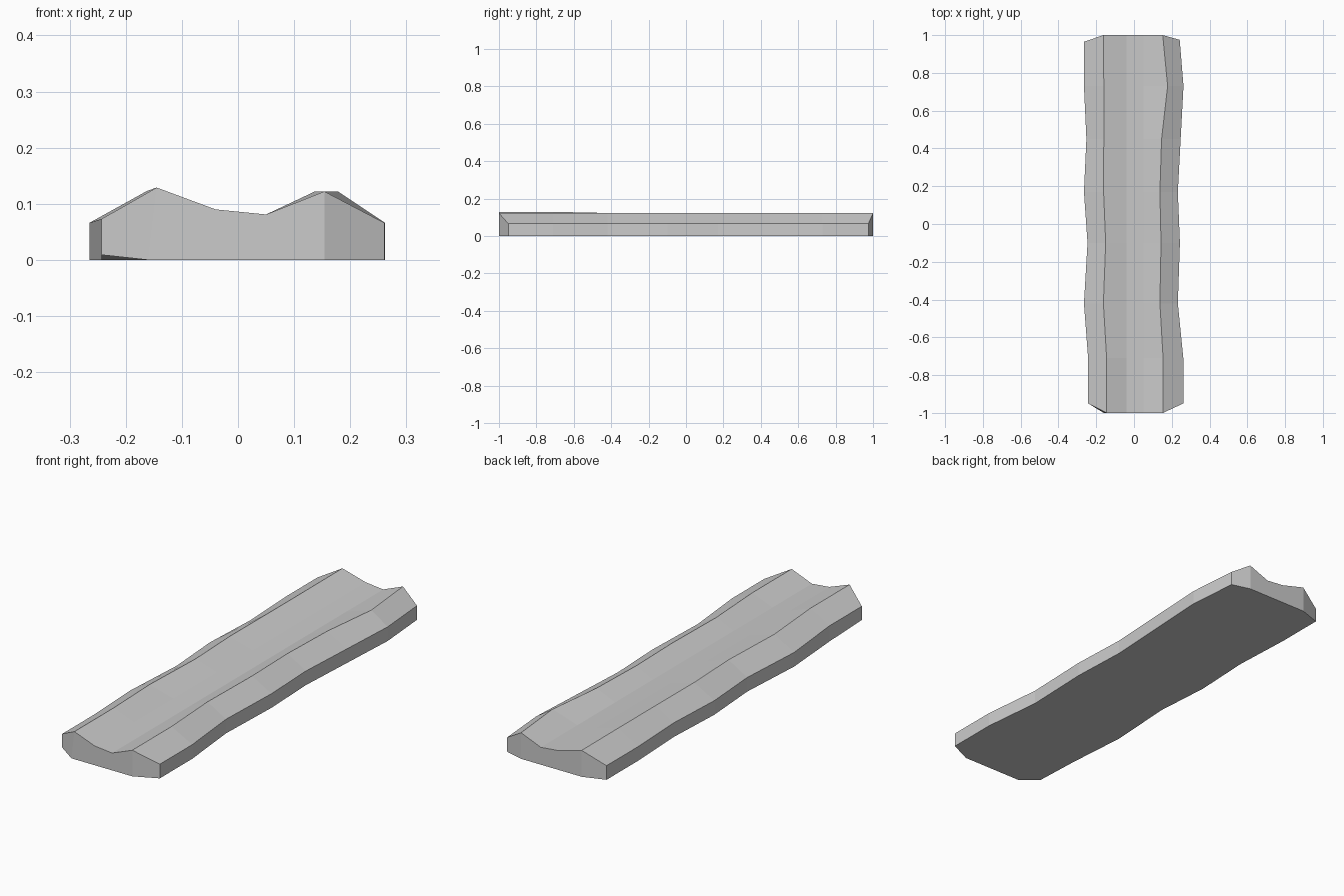
import bpy, bmesh

if "Cube" in bpy.data.objects:
    bpy.data.objects.remove(bpy.data.objects["Cube"])

# Stations along the plank: y, left edge, left ridge, right ridge, right edge
stations = [
    (-1.00, -0.243, -0.145, 0.154, 0.261),
    (-0.71, -0.243, -0.145, 0.154, 0.261),
    (-0.42, -0.265, -0.162, 0.137, 0.232),
    (-0.10, -0.246, -0.150, 0.143, 0.243),
    (0.17, -0.265, -0.161, 0.137, 0.232),
    (0.45, -0.252, -0.160, 0.146, 0.247),
    (0.73, -0.265, -0.160, 0.178, 0.262),
    (1.00, -0.265, -0.161, 0.152, 0.242),
]
last = len(stations) - 1

bm = bmesh.new()
top, bottom = [], []
for i, (y, le, lr, rr, re) in enumerate(stations):
    xs = [le, lr, -0.04, 0.05, rr, re]
    early = i < 2
    zs = [0.073 if early else 0.066, 0.129 if early else 0.123,
          0.09, 0.081, 0.122, 0.066]
    # Chamfered corners: the outer columns stop short of each end
    ys = [y] * 6
    if i == 0:
        ys[0] = ys[5] = -0.95
    elif i == last:
        ys[0], ys[5] = 0.965, 0.975
    top.append([bm.verts.new(p) for p in zip(xs, ys, zs)])
    # Flat underside, with one slightly lifted front corner
    bz = [0.009 if i == 0 else 0, 0, 0, 0, 0, 0]
    bx = list(xs)
    if i == 0:
        bx[1] = -0.16
    bottom.append([bm.verts.new(p) for p in zip(bx, ys, bz)])

# Top and underside skins
for i in range(last):
    for j in range(5):
        for g in (top, bottom):
            bm.faces.new((g[i][j], g[i][j + 1], g[i + 1][j + 1], g[i + 1][j]))
    # Long side walls
    for j in (0, 5):
        bm.faces.new((top[i][j], top[i + 1][j], bottom[i + 1][j], bottom[i][j]))
# End walls
for i in (0, last):
    for j in range(5):
        bm.faces.new((top[i][j], top[i][j + 1], bottom[i][j + 1], bottom[i][j]))

bmesh.ops.recalc_face_normals(bm, faces=bm.faces[:])
mesh = bpy.data.meshes.new("worn_plank")
bm.to_mesh(mesh)
bm.free()
plank = bpy.data.objects.new("worn_plank", mesh)
bpy.context.collection.objects.link(plank)
